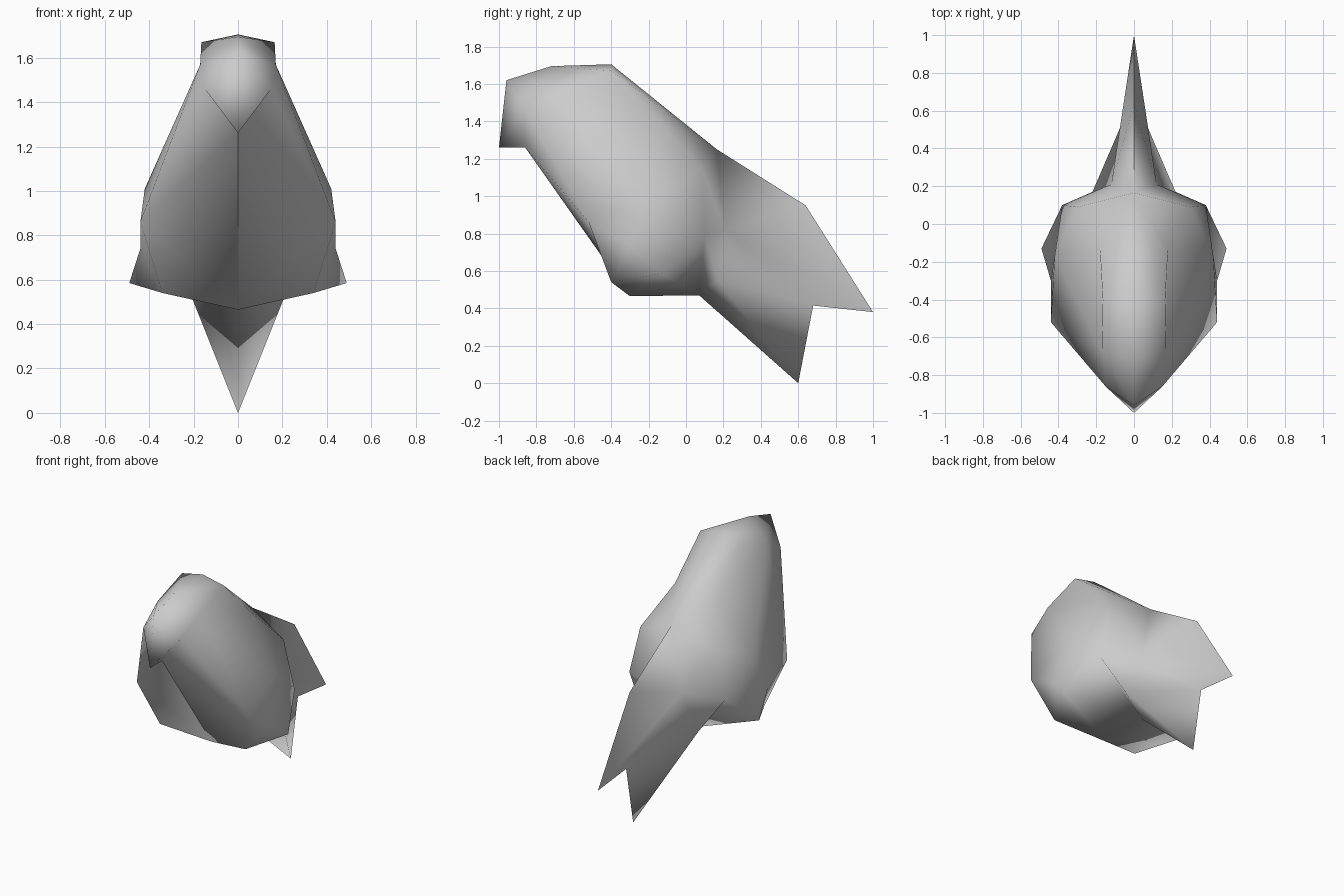
import bpy
import bmesh
import math

cube = bpy.data.objects.get("Cube")
if cube:
    bpy.data.objects.remove(cube, do_unlink=True)

grey = bpy.data.materials.new("plain grey")
grey.use_nodes = True
colour = (0.6, 0.6, 0.6, 1)
grey.diffuse_color = colour
grey.node_tree.nodes["Principled BSDF"].inputs["Base Color"].default_value = colour


def mirrored_shell(name, points, panels, crease):
    """Build the left half from named corners, then mirror it across x."""
    bm = bmesh.new()
    corner = {key: bm.verts.new(place) for key, place in points.items()}
    for panel in panels:
        bm.faces.new([corner[key] for key in panel.split()])
    bm.edges.get([corner[key] for key in crease]).smooth = False
    twin = bmesh.ops.duplicate(bm, geom=bm.verts[:] + bm.edges[:] + bm.faces[:])
    for item in twin["geom"]:
        if isinstance(item, bmesh.types.BMVert):
            item.co.x = -item.co.x
    bmesh.ops.remove_doubles(bm, verts=bm.verts[:], dist=0.0005)
    bmesh.ops.recalc_face_normals(bm, faces=bm.faces[:])
    mesh = bpy.data.meshes.new(name)
    bm.to_mesh(mesh)
    bm.free()
    mesh.materials.append(grey)
    obj = bpy.data.objects.new(name, mesh)
    bpy.context.collection.objects.link(obj)
    bpy.ops.object.select_all(action="DESELECT")
    obj.select_set(True)
    bpy.context.view_layer.objects.active = obj
    bpy.ops.object.shade_smooth_by_angle(angle=math.radians(100))


# Corners of the hooded head
head = {
    "beak_tip": (0, -1, 1.26),
    "brow": (0, -0.96, 1.62),
    "crown": (0, -0.72, 1.695),
    "nape": (0, -0.4, 1.705),
    "cheek": (0.15, -0.86, 1.46),
    "temple": (0.17, -0.67, 1.57),
    "neck": (0.165, -0.4, 1.67),
    "throat": (0, -0.86, 1.26),
}

# Corners of the body, from breast to rump
torso = {
    "breast": (0.44, -0.52, 0.86),
    "thigh": (0.34, -0.4, 0.54),
    "belly": (0, -0.3, 0.465),
    "flank": (0.44, -0.3, 0.74),
    "shoulder": (0.42, -0.17, 1.01),
    "wing_tip": (0.49, -0.13, 0.585),
    "mantle": (0.18, -0.13, 1.39),
    "back": (0, 0.165, 1.25),
    "back_side": (0.3, 0.09, 1.13),
    "rump": (0.38, 0.1, 0.79),
    "vent": (0, 0.07, 0.47),
}

# Corners of the forked tail, which grows out of the rump
tail = {
    "ridge": (0, 0.64, 0.95),
    "upper_tip": (0, 1, 0.38),
    "fork": (0, 0.68, 0.415),
    "lower_tip": (0, 0.6, 0),
    "upper_lobe": (0.12, 0.21, 0.82),
    "lower_lobe": (0.22, 0.17, 0.55),
}

mirrored_shell("bird_body", head | torso | tail, [
    # Hood and beak
    "brow crown temple cheek",
    "brow cheek beak_tip",
    "crown nape neck temple",
    "beak_tip cheek throat",
    # Breast
    "throat cheek breast",
    "throat breast belly",
    "breast thigh belly",
    # Sides and back
    "cheek temple breast",
    "temple shoulder breast",
    "temple neck mantle",
    "temple mantle shoulder",
    "nape back neck",
    "neck back mantle",
    "mantle back back_side",
    "mantle back_side shoulder",
    "shoulder back_side rump",
    "breast shoulder flank",
    "breast flank thigh",
    "flank wing_tip thigh",
    "flank shoulder rump",
    "flank rump wing_tip",
    # Underside
    "thigh wing_tip belly",
    "belly wing_tip vent",
    "wing_tip rump vent",
    # Rear of the body
    "back back_side upper_lobe",
    "back_side rump upper_lobe",
    "rump lower_lobe upper_lobe",
    "rump vent lower_lobe",
    # Tail
    "back ridge upper_lobe",
    "ridge upper_tip upper_lobe",
    "upper_tip fork upper_lobe",
    "upper_lobe fork lower_lobe",
    "fork lower_tip lower_lobe",
    "lower_lobe lower_tip vent",
], crease=("throat", "belly"))
